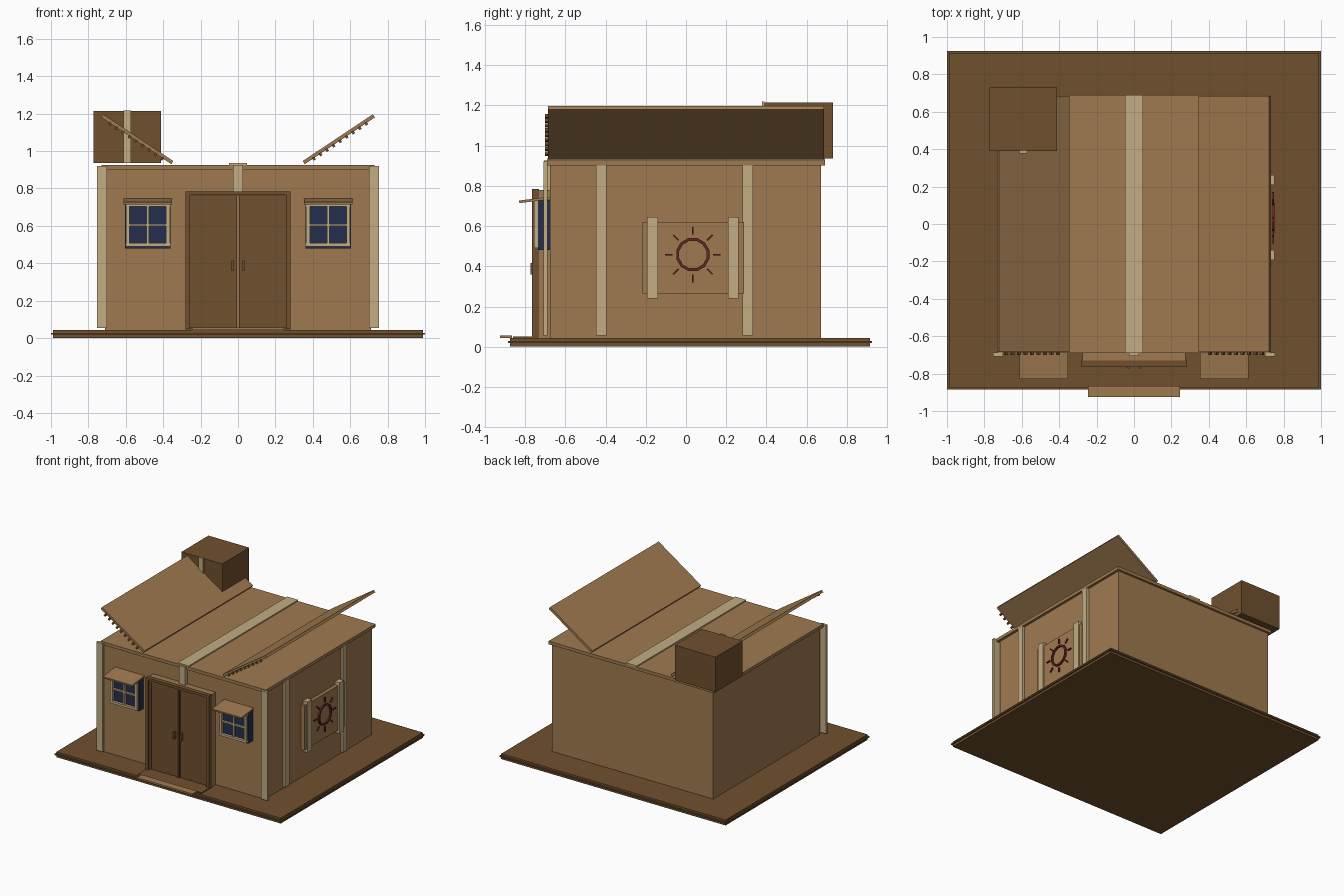
import bpy, bmesh, math
from mathutils import Matrix, Vector

if "Cube" in bpy.data.objects:
    bpy.data.objects.remove(bpy.data.objects["Cube"])


def material(name, rgb):
    m = bpy.data.materials.new(name)
    lin = [((c / 255 + 0.055) / 1.055) ** 2.4 for c in rgb]
    m.diffuse_color = (*lin, 1)
    m.use_nodes = True
    m.node_tree.nodes["Principled BSDF"].inputs["Base Color"].default_value = m.diffuse_color
    return m


TAN = material("tan wood", (160, 122, 80))
BROWN = material("dark wood", (112, 80, 46))
PALE = material("pale trim", (194, 172, 130))
NAVY = material("window blue", (35, 47, 76))
RED = material("dark red", (102, 36, 33))


def finish(name, bm, mat):
    bmesh.ops.recalc_face_normals(bm, faces=bm.faces)
    mesh = bpy.data.meshes.new(name)
    bm.to_mesh(mesh)
    bm.free()
    mesh.materials.append(mat)
    obj = bpy.data.objects.new(name, mesh)
    bpy.context.collection.objects.link(obj)
    return obj


def add_box(bm, x, y, z, turn=None):
    """Box from (min, max) ranges, optionally transformed afterwards."""
    mid = Vector((sum(x) / 2, sum(y) / 2, sum(z) / 2))
    size = Matrix.Diagonal((x[1] - x[0], y[1] - y[0], z[1] - z[0], 1))
    mat = Matrix.Translation(mid) @ size
    bmesh.ops.create_cube(bm, size=1, matrix=(turn @ mat) if turn else mat)


def box(name, x, y, z, mat, turn=None):
    bm = bmesh.new()
    add_box(bm, x, y, z, turn)
    return finish(name, bm, mat)


def boxes(name, parts, mat):
    bm = bmesh.new()
    for p in parts:
        add_box(bm, *p)
    return finish(name, bm, mat)


# Layered ground platform
box("platform_lower", (-.99, .99), (-.875, .915), (0, .018), BROWN)
box("platform_middle", (-1, 1), (-.885, .925), (.018, .028), BROWN)
box("platform_upper", (-.99, .99), (-.875, .915), (.028, .043), BROWN)

# House body and flat roof
box("walls", (-.71, .71), (-.675, .672), (.043, .90), TAN)
box("roof_slab", (-.73, .73), (-.69, .69), (.90, .925), TAN)
box("ridge_board", (-.048, .048), (-.69, .69), (.925, .935), PALE)

# Raised roof flaps with a row of pegs along the front edge
slope = math.atan2(.25, .375)
length = math.hypot(.25, .375)
for s, side in ((1, "right"), (-1, "left")):
    turn = (Matrix.Diagonal((s, 1, 1, 1)) @ Matrix.Translation((.357, 0, .93))
            @ Matrix.Rotation(-slope, 4, 'Y'))
    box(side + "_roof_flap", (0, length), (-.685, .685), (0, .02), TAN, turn)
    pegs = [((.05 + i * .042, .064 + i * .042), (-.70, -.683), (-.011, .006), turn)
            for i in range(9)]
    boxes(side + "_flap_pegs", pegs, BROWN)

# Chimney with pale strip
box("chimney", (-.772, -.412), (.39, .73), (.935, 1.213), BROWN)
box("chimney_strip", (-.613, -.572), (.378, .39), (.935, 1.218), PALE)

# Corner posts and the short post over the door
for s, side in ((1, "right"), (-1, "left")):
    box(side + "_corner_post", tuple(sorted((s * .70, s * .755))),
        (-.708, -.688), (.055, .92), PALE)
box("door_top_post", (-.028, .028), (-.705, -.675), (.78, .925), PALE)

# Door surround, frame, leaves and handles
box("door_surround", (-.275, .275), (-.73, -.67), (.043, .78), TAN)
boxes("door_frame", [
    ((-.28, -.257), (-.765, -.73), (.05, .785)),
    ((.257, .28), (-.765, -.73), (.05, .785)),
    ((-.257, .257), (-.765, -.73), (.765, .785))], BROWN)
for s, side in ((1, "right"), (-1, "left")):
    def sx(a, b):
        return tuple(sorted((s * a, s * b)))
    box(side + "_door_leaf", sx(.005, .254), (-.745, -.725), (.055, .763), BROWN)
    boxes(side + "_door_rails", [
        (sx(.005, .012), (-.752, -.745), (.055, .763)),
        (sx(.243, .257), (-.752, -.745), (.055, .763)),
        (sx(.012, .243), (-.752, -.745), (.75, .763))], BROWN)
    box(side + "_door_handle", sx(.025, .036), (-.772, -.745), (.36, .415), BROWN)
box("door_seam", (-.005, .005), (-.742, -.73), (.055, .763), TAN)
box("door_landing", (-.28, .28), (-.86, -.73), (.043, .05), BROWN)
box("front_step", (-.245, .245), (-.925, -.865), (.043, .056), TAN)

# Windows: glass, pale frame with crossing bars, sloped awning
for cx, side in ((.482, "right"), (-.482, "left")):
    box(side + "_window_glass", (cx - .122, cx + .122), (-.735, -.675), (.48, .73), NAVY)
    yy = (-.755, -.735)
    bars = [((cx + s * .108 - .01, cx + s * .108 + .01), yy, (.49, .725))
            for s in (-1, 1)]
    bars += [((cx - .12, cx + .12), yy, (.49, .508)),
             ((cx - .12, cx + .12), yy, (.703, .725)),
             ((cx - .006, cx + .006), (-.75, -.735), (.508, .703)),
             ((cx - .1, cx + .1), (-.75, -.735), (.599, .611))]
    boxes(side + "_window_frame", bars, PALE)
    tilt = Matrix.Translation((cx, -.688, .737)) @ Matrix.Rotation(math.radians(7), 4, 'X')
    box(side + "_awning", (-.13, .13), (-.142, .012), (-.006, .007), TAN, tilt)

# Right wall: pilasters, raised panel and its side strips
boxes("wall_pilasters", [
    ((.71, .73), (-.447, -.395), (.055, .90)),
    ((.71, .73), (.282, .334), (.055, .90))], PALE)
box("wall_panel", (.71, .738), (-.218, .287), (.265, .62), TAN)
boxes("panel_strips", [
    ((.71, .75), (-.193, -.14), (.24, .645)),
    ((.71, .75), (.208, .262), (.24, .645))], PALE)

# Sun ornament: twelve-sided ring with eight rays
centre = Matrix.Translation((.738, .034, .458))
bm = bmesh.new()
loops = []
for k in range(12):
    a = math.tau * (k + .5) / 12
    loops.append([bm.verts.new(centre @ Vector((x, r * math.cos(a), r * math.sin(a))))
                  for r, x in ((.085, 0), (.085, .012), (.07, .012), (.07, 0))])
for k in range(12):
    p, q = loops[k], loops[(k + 1) % 12]
    for j in range(4):
        n = (j + 1) % 4
        bm.faces.new((p[j], q[j], q[n], p[n]))
for k in range(8):
    add_box(bm, (0, .01), (.1, .138), (-.004, .004),
            centre @ Matrix.Rotation(math.tau * k / 8, 4, 'X'))
finish("sun_ornament", bm, RED)
